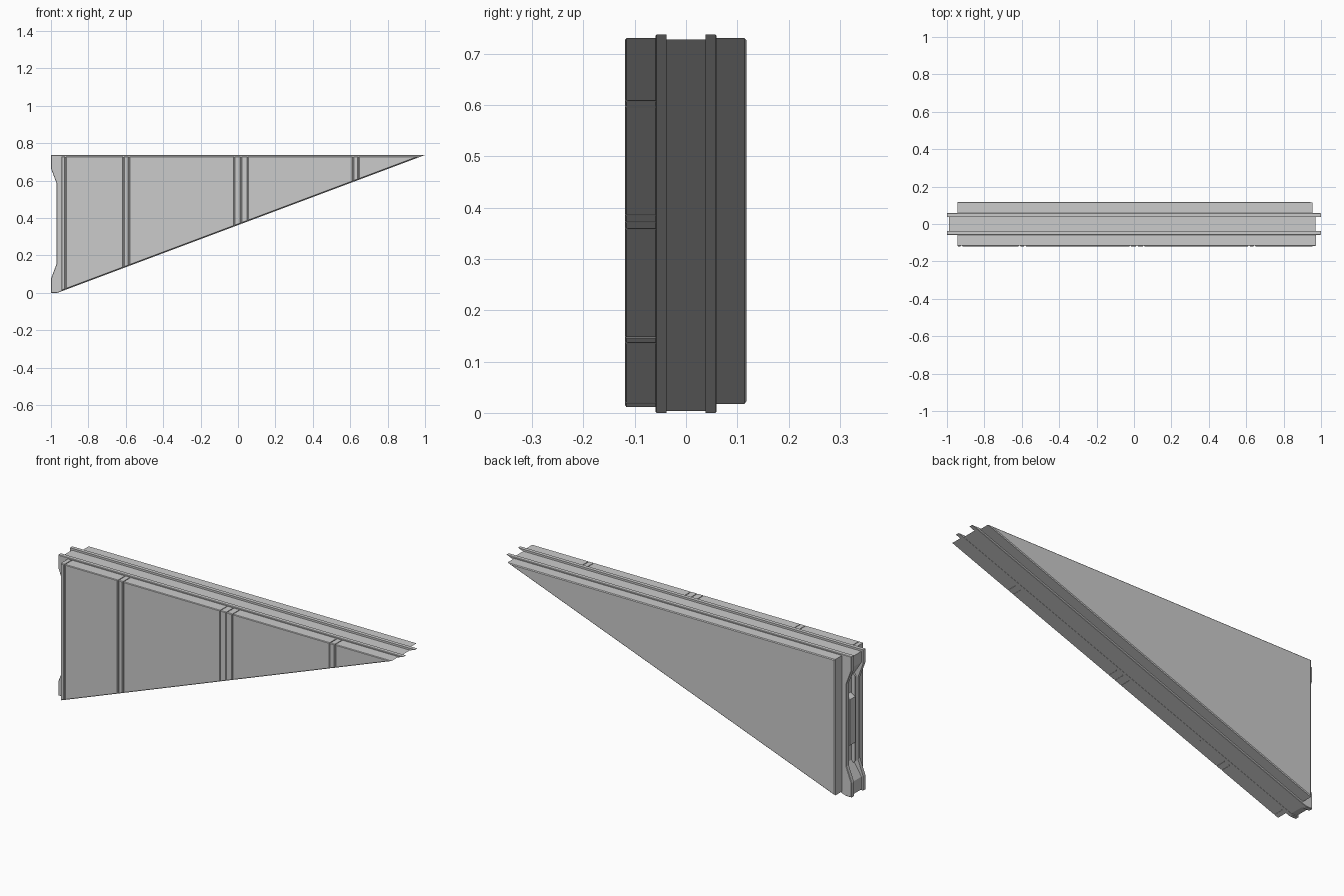
import bpy, bmesh

if "Cube" in bpy.data.objects:
    bpy.data.objects.remove(bpy.data.objects["Cube"])

SLOPE = 0.375


def prism(name, pts, y0, y1, bevel=0.0):
    """Extrude an x-z outline from y0 to y1, chamfering the rim of the y1 face."""
    bm = bmesh.new()
    a = [bm.verts.new((x, y0, z)) for x, z in pts]
    b = [bm.verts.new((x, y1, z)) for x, z in pts]
    n = len(pts)
    bm.faces.new(a)
    cap = bm.faces.new(b[::-1])
    for i in range(n):
        j = (i + 1) % n
        bm.faces.new((a[j], a[i], b[i], b[j]))
    bmesh.ops.recalc_face_normals(bm, faces=bm.faces)
    if bevel:
        bmesh.ops.bevel(bm, geom=list(cap.edges), offset=bevel, segments=1,
                        affect='EDGES', profile=0.5)
    mesh = bpy.data.meshes.new(name)
    bm.to_mesh(mesh)
    bm.free()
    obj = bpy.data.objects.new(name, mesh)
    bpy.context.collection.objects.link(obj)
    return obj


def slab(x0, x1, top, tip):
    """Outline between x0 and x1 under a flat top and above the sloping edge."""
    low = lambda x: top - (tip - x) * SLOPE
    pts = [(x0, low(x0)), (x0, top)]
    if x1 < tip:
        return pts + [(x1, top), (x1, low(x1))]
    return pts + [(tip, top)]


# Back cladding: one plain triangle
prism("back_panel", slab(-0.945, 0.955, 0.73, 0.955), 0.055, 0.118, 0.004)

# Front cladding: boards and narrow battens split by grooves over a backing
cuts = [-0.945, -0.922, -0.612, -0.583, -0.02, 0.016, 0.052, 0.615, 0.645, 0.972]
prism("front_backing", slab(-0.941, 0.958, 0.726, 0.958), -0.045, -0.114)
gap = 0.002
for i, (x0, x1) in enumerate(zip(cuts, cuts[1:])):
    first, last = i == 0, i == len(cuts) - 2
    prism(f"front_board_{i + 1}",
          slab(x0 + (0 if first else gap), x1 - (0 if last else gap), 0.73, 0.972),
          -0.055, -0.119, 0.003)

# Protruding rails with a notched left end
rail = [(-1, 0), (-1, 0.075), (-0.97, 0.155), (-0.97, 0.585), (-1, 0.665),
        (-1, 0.737), (1, 0.737), (-0.965, 0)]
for side, s in (("front", -1), ("back", 1)):
    prism(f"{side}_rail", rail, s * 0.038, s * 0.059, 0.002)

# Core, recessed between the rails, with a deeper pocket in its end
core = [(-0.99, 0.004), (-0.99, 0.07), (-0.94, 0.15), (-0.94, 0.59), (-0.99, 0.67),
        (-0.99, 0.727), (0.97, 0.727), (-0.958, 0.004)]
prism("core", core, -0.042, 0.042)

# Latch block and lips inside the end pocket
latch = [(-0.935, 0.23), (-0.966, 0.25), (-0.966, 0.49), (-0.935, 0.51)]
prism("end_latch", latch, -0.022, 0.022)
lip = [(-0.93, 0.11), (-0.96, 0.15), (-0.96, 0.59), (-0.93, 0.63)]
for side, s in (("front", -1), ("back", 1)):
    prism(f"{side}_pocket_lip", lip, s * 0.028, s * 0.041)
